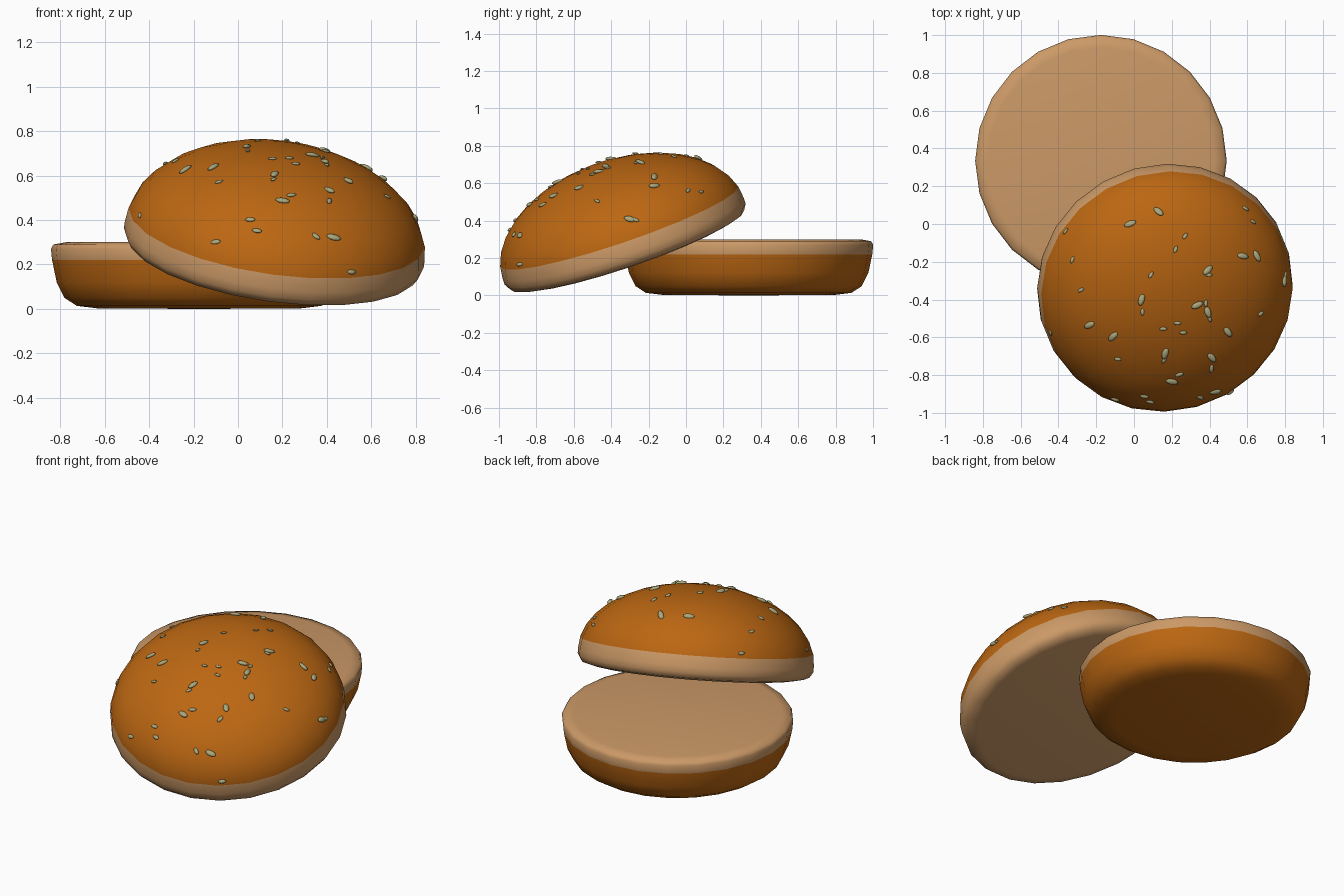
import bpy, bmesh, math
from mathutils import Vector, Matrix
from mathutils.bvhtree import BVHTree

if "Cube" in bpy.data.objects:
    bpy.data.objects.remove(bpy.data.objects["Cube"])


def material(name, rgb):
    m = bpy.data.materials.new(name)
    m.diffuse_color = (*rgb, 1)
    m.use_nodes = True
    m.node_tree.nodes["Principled BSDF"].inputs["Base Color"].default_value = m.diffuse_color
    return m


CRUST = material("brown crust", (0.50, 0.135, 0.006))
CRUMB = material("cream crumb", (0.60, 0.32, 0.135))
SEED = material("sesame seed", (0.40, 0.38, 0.20))


def finish(bm, name, mats):
    for f in bm.faces:
        f.smooth = True
    me = bpy.data.meshes.new(name)
    bm.to_mesh(me)
    for m in mats:
        me.materials.append(m)
    ob = bpy.data.objects.new(name, me)
    bpy.context.collection.objects.link(ob)
    return ob


def lathe(profile, is_crumb, sides=24):
    """Revolve an (r, z) profile that starts and ends on the axis."""
    bm = bmesh.new()
    rings = []
    for r, z in profile:
        if r < 1e-5:
            rings.append([bm.verts.new((0, 0, z))] * sides)
        else:
            rings.append([bm.verts.new((r * math.cos(2 * math.pi * i / sides),
                                        r * math.sin(2 * math.pi * i / sides), z))
                          for i in range(sides)])
    for a, b in zip(rings, rings[1:]):
        for i in range(sides):
            j = (i + 1) % sides
            corners = list(dict.fromkeys((a[i], a[j], b[j], b[i])))
            f = bm.faces.new(corners)
            f.material_index = int(is_crumb(f.calc_center_median().z))
    bmesh.ops.recalc_face_normals(bm, faces=bm.faces)
    return bm


# bottom bun: shallow crust bowl with crumb on top
bottom = lathe([(0, 0), (0.46, 0.003), (0.55, 0.014), (0.605, 0.05), (0.64, 0.12),
                (0.661, 0.22), (0.666, 0.27), (0.655, 0.29), (0.60, 0.30), (0, 0.30)],
               lambda z: z > 0.22)
bottom.transform(Matrix.Translation((-0.175, 0.335, 0)))
finish(bottom, "bottom_bun", [CRUST, CRUMB])

# top bun: elliptical dome with a crumb band, tilted against the bottom bun
A, B, H0, BAND = 0.68, 0.418, 0.08, 0.145
dome = [(0, 0), (0.61, 0.0), (0.66, 0.012), (0.68, 0.045), (A, H0)]
start = math.asin((BAND - H0) / B)
for k in range(9):
    t = start + (math.pi / 2 - start) * k / 8
    dome.append((A * math.cos(t) if k < 8 else 0, H0 + B * math.sin(t)))
top = lathe(dome, lambda z: z < BAND)
axis = Vector((0.14, -0.34, 1)).normalized()
tilt = Vector((0, 0, 1)).rotation_difference(axis).to_matrix().to_4x4()
top.transform(Matrix.Translation((0.155, -0.311, 0.232)) @ tilt)
tree = BVHTree.FromBMesh(top)
finish(top, "top_bun", [CRUST, CRUMB])

# sesame seeds dropped on the dome: (x, y, turn), seen from above
large = [(0.13, 0.065, -50), (-0.02, 0, 20), (0.04, -0.40, 75), (0.39, -0.245, 45),
         (0.335, -0.43, 25), (0.39, -0.465, -70), (0.495, -0.57, -50), (0.41, -0.705, -50),
         (0.165, -0.685, 75), (-0.235, -0.535, 20), (-0.11, -0.595, 40),
         (0.575, -0.17, 0), (0.65, -0.17, -60), (0.795, -0.30, 70)]
small = [(-0.36, -0.04, 45), (-0.325, -0.19, 70), (-0.28, -0.35, 20), (0.045, -0.465, 90),
         (0.09, -0.27, 60), (0.27, -0.065, 60), (0.22, -0.135, 70), (0.395, -0.27, 0),
         (0.38, -0.42, 90), (0.40, -0.50, -70), (0.41, -0.77, 80), (0.23, -0.525, 0),
         (0.155, -0.555, 0), (0.26, -0.575, 0), (0.16, -0.72, 60), (-0.085, -0.715, 0),
         (-0.44, -0.575, 50), (0.59, 0.08, -20), (0.63, 0.01, 0), (0.67, -0.475, 30),
         (0.80, -0.27, 60)]
# seeds on the steep front: (x, z, turn), seen from the front
front_large = [(0.43, 0.32, -5), (0.20, 0.485, -35)]
front_small = [(0.35, 0.325, -60), (0.055, 0.40, -10), (0.085, 0.35, -25), (-0.10, 0.30, -5),
               (0.51, 0.165, 15), (0.24, 0.51, 45), (0.41, 0.485, 75)]

seeds = bmesh.new()


def add_seed(origin, ray, direction, size):
    hit, normal, _, _ = tree.ray_cast(origin, ray)
    if hit is None:
        return
    u = (direction - normal * direction.dot(normal)).normalized()
    v = normal.cross(u)
    basis = Matrix((u, v, normal)).transposed().to_4x4()
    place = Matrix.Translation(hit + normal * 0.003) @ basis
    scale = Matrix.Diagonal((0.034 * size, 0.017 * size, 0.011 * size, 1))
    bmesh.ops.create_uvsphere(seeds, u_segments=10, v_segments=6, radius=1,
                              matrix=place @ scale)


for group, size in ((large, 1.0), (small, 0.6)):
    for x, y, turn in group:
        a = math.radians(turn)
        add_seed(Vector((x, y, 3)), Vector((0, 0, -1)),
                 Vector((math.cos(a), math.sin(a), 0)), size)
for group, size in ((front_large, 1.0), (front_small, 0.7)):
    for x, z, turn in group:
        a = math.radians(turn)
        add_seed(Vector((x, -3, z)), Vector((0, 1, 0)),
                 Vector((math.cos(a), 0, math.sin(a))), size)
finish(seeds, "sesame_seeds", [SEED])
